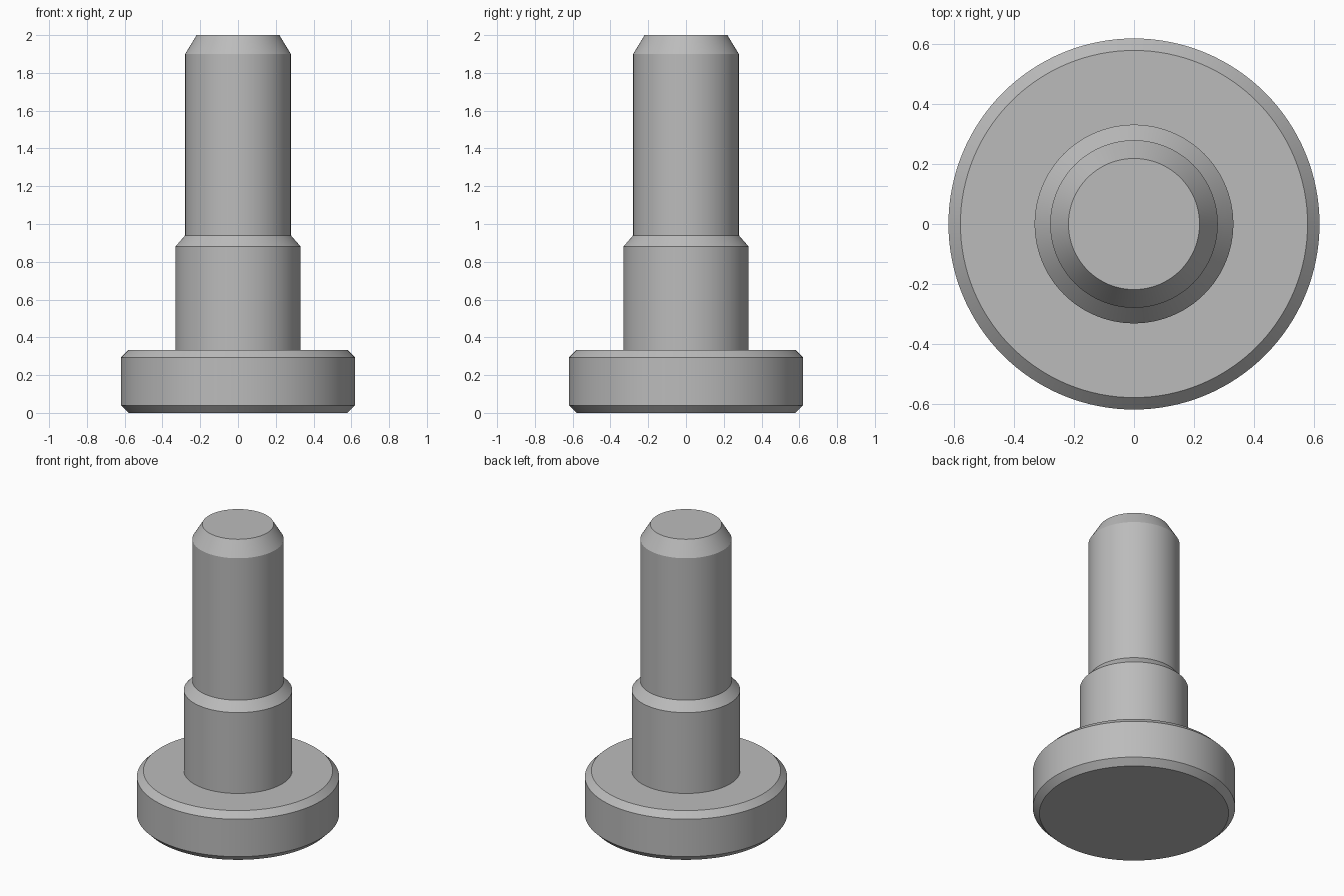
import bpy
import bmesh
from math import cos, sin, tau, radians

SIDES = 128

default = bpy.data.objects.get("Cube")
if default:
    bpy.data.objects.remove(default, do_unlink=True)

# Plain steel
steel = bpy.data.materials.new("steel_grey")
steel.use_nodes = True
grey = (0.5, 0.5, 0.5, 1)
steel.diffuse_color = grey
steel.node_tree.nodes["Principled BSDF"].inputs["Base Color"].default_value = grey


def turned_part(name, profile):
    """Revolve a (radius, height) profile around z and cap both ends."""
    bm = bmesh.new()
    rings = [[bm.verts.new((r * cos(tau * i / SIDES), r * sin(tau * i / SIDES), z))
              for i in range(SIDES)] for r, z in profile]
    for low, high in zip(rings, rings[1:]):
        for i in range(SIDES):
            j = (i + 1) % SIDES
            bm.faces.new((low[i], low[j], high[j], high[i]))
    bm.faces.new(rings[0][::-1])
    bm.faces.new(rings[-1])
    mesh = bpy.data.meshes.new(name)
    bm.to_mesh(mesh)
    bm.free()
    mesh.materials.append(steel)
    part = bpy.data.objects.new(name, mesh)
    bpy.context.collection.objects.link(part)
    bpy.ops.object.select_all(action="DESELECT")
    part.select_set(True)
    bpy.context.view_layer.objects.active = part
    bpy.ops.object.shade_smooth_by_angle(angle=radians(20))
    return part


# Chamfered head, wide shoulder and slim shank turned from one piece
head = [(0.58, 0), (0.62, 0.04), (0.62, 0.293), (0.58, 0.333)]
shoulder = [(0.332, 0.333), (0.332, 0.88)]
shank = [(0.28, 0.94), (0.28, 1.9), (0.219, 2)]
turned_part("shoulder_pin", head + shoulder + shank)
